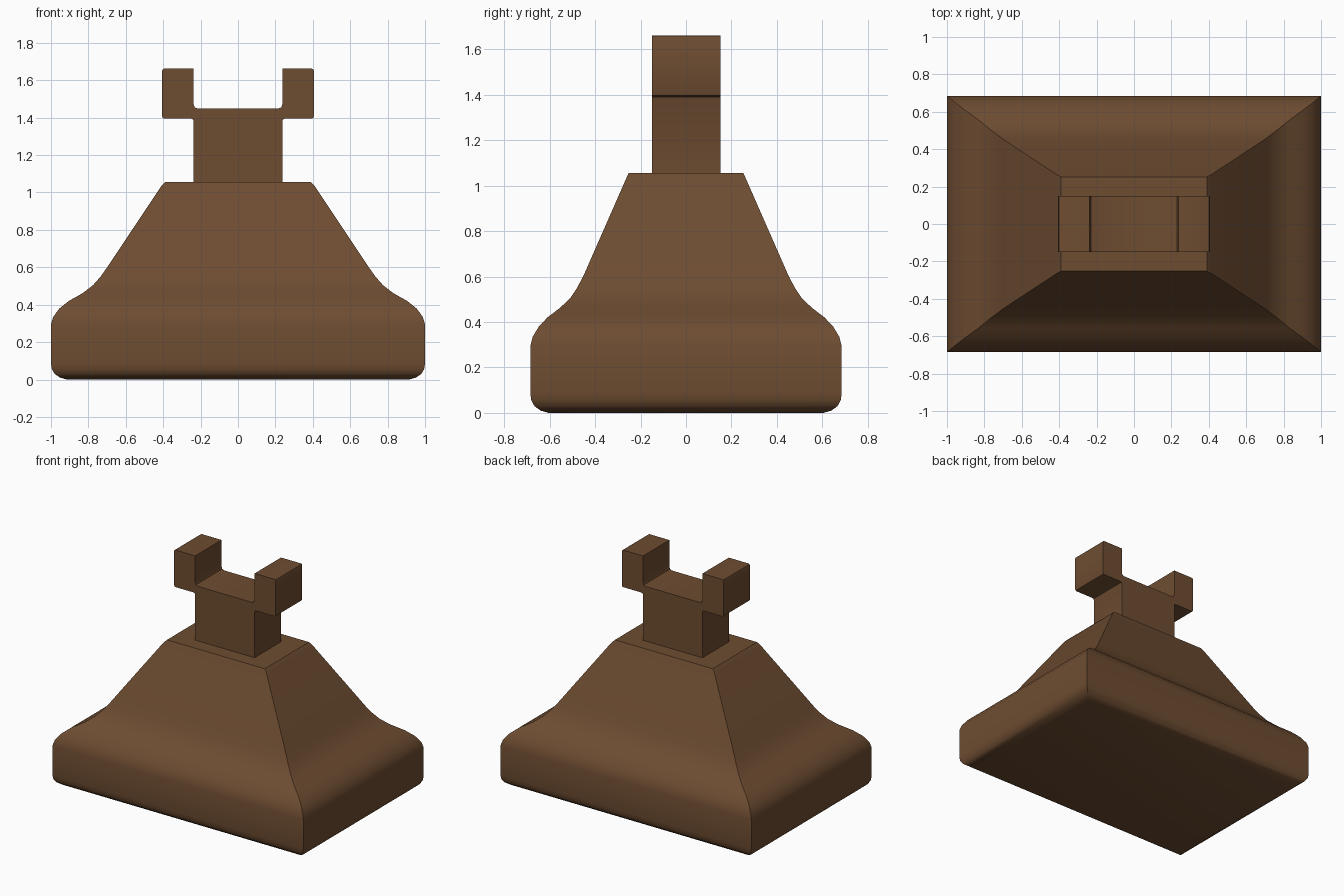
import bpy, bmesh, math

if "Cube" in bpy.data.objects:
    bpy.data.objects.remove(bpy.data.objects["Cube"])

wood = bpy.data.materials.new("dark brown wood")
wood.diffuse_color = (0.155, 0.073, 0.031, 1)
wood.use_nodes = True
wood.node_tree.nodes["Principled BSDF"].inputs["Base Color"].default_value = wood.diffuse_color


def finish(bm, name):
    bmesh.ops.recalc_face_normals(bm, faces=bm.faces)
    mesh = bpy.data.meshes.new(name)
    bm.to_mesh(mesh)
    bm.free()
    obj = bpy.data.objects.new(name, mesh)
    bpy.context.collection.objects.link(obj)
    mesh.materials.append(wood)
    bpy.ops.object.select_all(action='DESELECT')
    obj.select_set(True)
    bpy.context.view_layer.objects.active = obj
    bpy.ops.object.shade_smooth_by_angle(angle=math.radians(32))
    return obj


# Flared pedestal: rectangular rings (half width, half depth, height)
rings = [(0.915, 0.605, 0.0), (0.95, 0.64, 0.01), (0.98, 0.667, 0.03),
         (0.995, 0.681, 0.055), (1.0, 0.685, 0.085), (1.0, 0.685, 0.295),
         (0.988, 0.675, 0.335), (0.955, 0.648, 0.38), (0.905, 0.61, 0.42),
         (0.83, 0.555, 0.462), (0.775, 0.51, 0.505), (0.735, 0.48, 0.55),
         (0.70, 0.453, 0.60), (0.41, 0.262, 1.035), (0.39, 0.252, 1.055)]
bm = bmesh.new()
loops = [[bm.verts.new((sx * x, sy * y, z)) for sx, sy in
          ((-1, -1), (1, -1), (1, 1), (-1, 1))] for x, y, z in rings]
for a, b in zip(loops, loops[1:]):
    for i in range(4):
        j = (i + 1) % 4
        bm.faces.new((a[i], a[j], b[j], b[i]))
bm.faces.new(loops[0])
bm.faces.new(loops[-1])
finish(bm, "pedestal")

# Forked holder: mirrored half outline extruded front to back
half = [(0.237, 1.04), (0.237, 1.383), (0.241, 1.391), (0.25, 1.395),
        (0.395, 1.395), (0.402, 1.398), (0.405, 1.405),
        (0.405, 1.652), (0.402, 1.659), (0.395, 1.662),
        (0.237, 1.662), (0.237, 1.472), (0.231, 1.455), (0.215, 1.448)]
outline = half + [(-x, z) for x, z in reversed(half)]
bm = bmesh.new()
face = bm.faces.new([bm.verts.new((x, -0.149, z)) for x, z in outline])
out = bmesh.ops.extrude_face_region(bm, geom=[face])
moved = [v for v in out["geom"] if isinstance(v, bmesh.types.BMVert)]
bmesh.ops.translate(bm, verts=moved, vec=(0, 0.3, 0))
finish(bm, "forked_holder")
